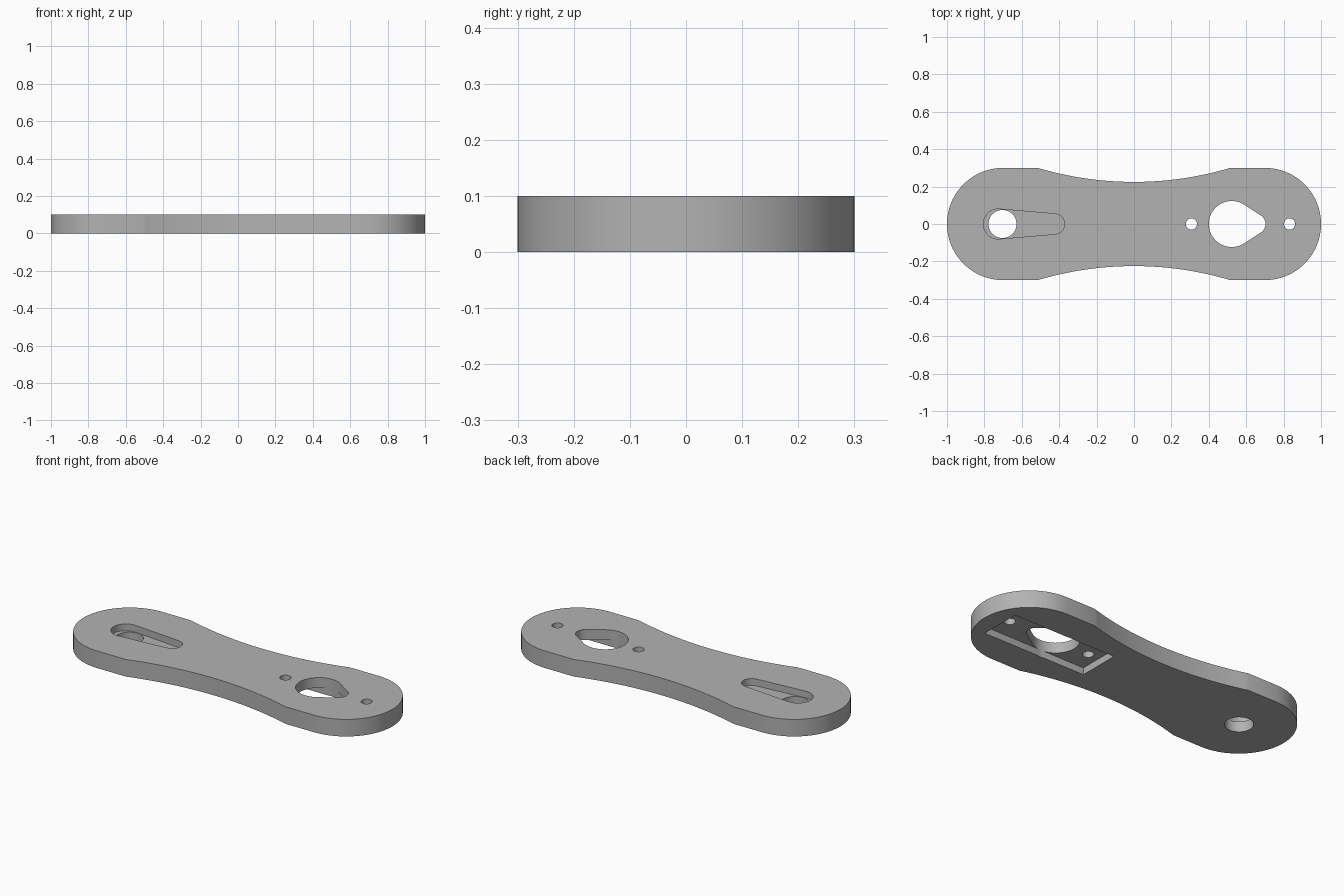
import bpy
import bmesh
from math import acos, asin, cos, sin, pi, radians

if "Cube" in bpy.data.objects:
    bpy.data.objects.remove(bpy.data.objects["Cube"])

THICK = 0.1
RECESS = 0.04   # depth of the pocket and of the slot
OVER = 0.05     # how far cutters overshoot the plate

grey = bpy.data.materials.new("plain grey")
grey.use_nodes = True
grey.diffuse_color = (0.45, 0.45, 0.45, 1)
grey.node_tree.nodes["Principled BSDF"].inputs["Base Color"].default_value = grey.diffuse_color


def arc(cx, cy, r, start, end, steps):
    return [(cx + r * cos(start + (end - start) * i / steps),
             cy + r * sin(start + (end - start) * i / steps)) for i in range(steps + 1)]


def circle(cx, r, steps=48):
    return arc(cx, 0, r, 0, 2 * pi, steps)[:-1]


def tapered_slot(x1, r1, x2, r2):
    """Large circle on the left joined to a small one by tangent lines."""
    a = acos((r1 - r2) / (x2 - x1))
    return arc(x2, 0, r2, -a, a, 24) + arc(x1, 0, r1, a, 2 * pi - a, 48)


def prism(name, outline, z0, z1):
    bm = bmesh.new()
    base = bm.faces.new([bm.verts.new((x, y, z0)) for x, y in outline])
    top = bmesh.ops.extrude_face_region(bm, geom=[base])["geom"]
    bmesh.ops.translate(bm, vec=(0, 0, z1 - z0),
                        verts=[v for v in top if isinstance(v, bmesh.types.BMVert)])
    bmesh.ops.recalc_face_normals(bm, faces=bm.faces)
    mesh = bpy.data.meshes.new(name)
    bm.to_mesh(mesh)
    bm.free()
    mesh.materials.append(grey)
    obj = bpy.data.objects.new(name, mesh)
    bpy.context.collection.objects.link(obj)
    return obj


# Arm outline: round ends, short straight shoulders, waisted sides
END_R, END_X, SHOULDER_X, WAIST_Y = 0.3, 0.7, 0.515, 0.225
sag = END_R - WAIST_Y
waist_r = (SHOULDER_X ** 2 + sag ** 2) / (2 * sag)
half = asin(SHOULDER_X / waist_r)
waist_top = arc(0, WAIST_Y + waist_r, waist_r, -pi / 2 + half, -pi / 2 - half, 40)
waist_bottom = [(-x, -y) for x, y in waist_top]
outline = (arc(END_X, 0, END_R, -pi / 2, pi / 2, 48) + waist_top
           + arc(-END_X, 0, END_R, pi / 2, 3 * pi / 2, 48) + waist_bottom)
arm = prism("arm_plate", outline, 0, THICK)

# Openings
low, high = -OVER, THICK + OVER
pocket = [(0.237, -0.121), (0.897, -0.121), (0.897, 0.121), (0.237, 0.121)]
cutters = [
    prism("pocket_cutter", pocket, low, RECESS),
    prism("teardrop_cutter", tapered_slot(0.523, 0.123, 0.65, 0.053), low, high),
    prism("inner_screw_cutter", circle(0.307, 0.03, 32), low, high),
    prism("outer_screw_cutter", circle(0.832, 0.03, 32), low, high),
    prism("slot_cutter", tapered_slot(-0.725, 0.08, -0.425, 0.054), THICK - RECESS, high),
    prism("pivot_hole_cutter", circle(-0.703, 0.075), low, high),
]

bpy.ops.object.select_all(action="DESELECT")
bpy.context.view_layer.objects.active = arm
arm.select_set(True)
for cutter in cutters:
    mod = arm.modifiers.new(cutter.name, "BOOLEAN")
    mod.operation = "DIFFERENCE"
    mod.solver = "EXACT"
    mod.object = cutter
    bpy.ops.object.modifier_apply(modifier=mod.name)
    bpy.data.objects.remove(cutter)

bpy.ops.object.shade_smooth_by_angle(angle=radians(30))
